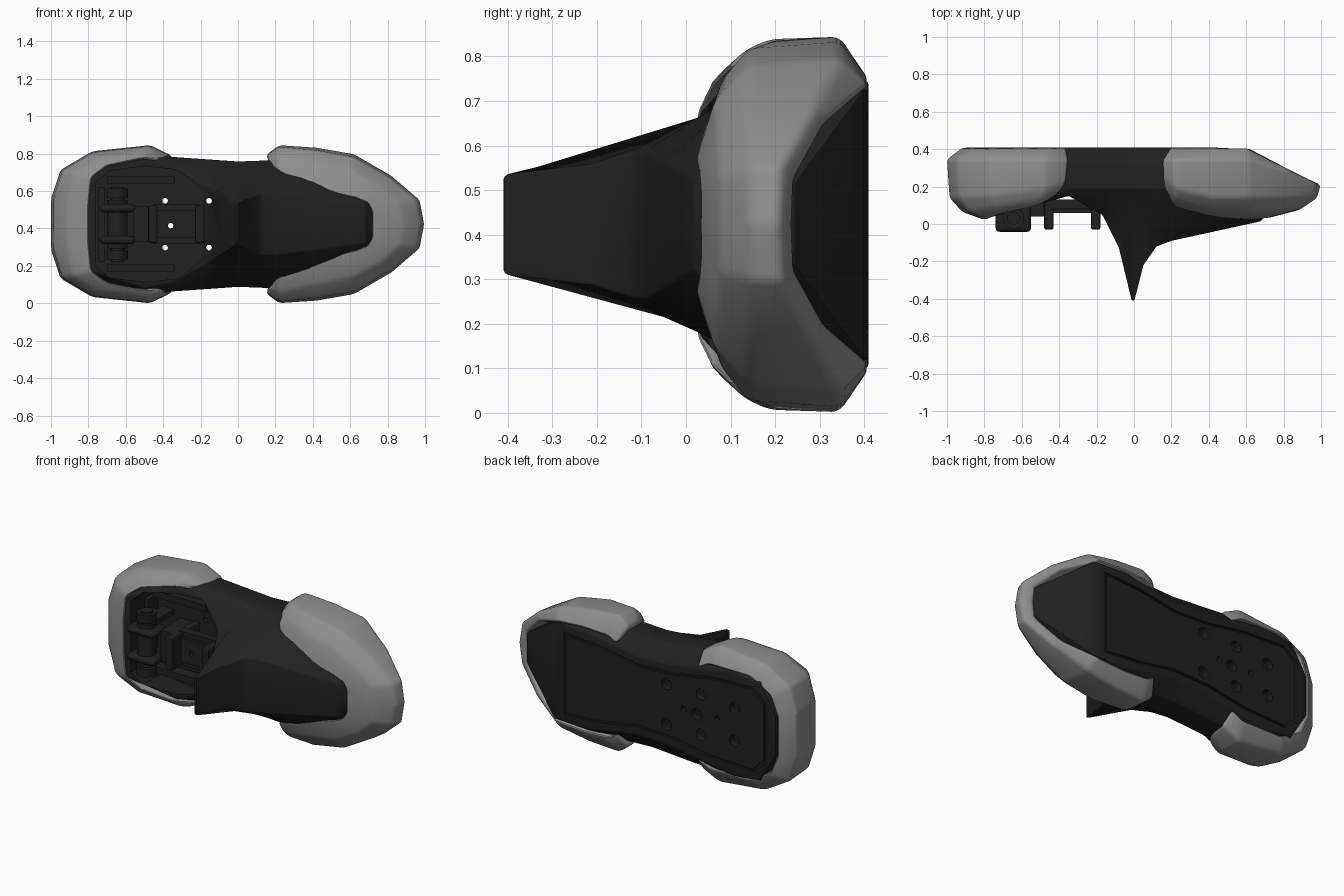
import bpy, bmesh, math
from mathutils import Matrix, Vector

if "Cube" in bpy.data.objects:
    bpy.data.objects.remove(bpy.data.objects["Cube"])

C = 0.423  # height of the symmetry plane


def material(name, v):
    m = bpy.data.materials.new(name)
    m.diffuse_color = (v, v, v, 1)
    m.use_nodes = True
    m.node_tree.nodes["Principled BSDF"].inputs["Base Color"].default_value = m.diffuse_color
    return m


BLACK = material("black_rubber", 0.015)
GREY = material("grey_rubber", 0.27)


def finish(bm, name, mat):
    bmesh.ops.recalc_face_normals(bm, faces=bm.faces)
    me = bpy.data.meshes.new(name)
    bm.to_mesh(me)
    bm.free()
    ob = bpy.data.objects.new(name, me)
    bpy.context.collection.objects.link(ob)
    if mat:
        me.materials.append(mat)
    return ob


def loft(name, rings, mat, closed=False):
    bm = bmesh.new()
    vs = [[bm.verts.new(p) for p in r] for r in rings]
    n = len(rings[0])
    for k in range(len(vs) if closed else len(vs) - 1):
        a, b = vs[k], vs[(k + 1) % len(vs)]
        for i in range(n):
            bm.faces.new((a[i], a[(i + 1) % n], b[(i + 1) % n], b[i]))
    if not closed:
        bm.faces.new(vs[0])
        bm.faces.new(vs[-1])
    return finish(bm, name, mat)


def prism(name, half, y0, y1, mat):
    """Extrude a z-symmetric outline of (x, half height) along y."""
    pts = half + [(x, -h) for x, h in reversed(half)]
    return loft(name, [[(x, y, C + h) for x, h in pts] for y in (y0, y1)], mat)


def box(name, x, w, y0, y1, z, h):
    """Box of width w and height h centred at x and z (z from the symmetry plane)."""
    return loft(name, [[(x + i * w / 2, y, C + z + j * h / 2)
                        for i, j in ((-1, -1), (1, -1), (1, 1), (-1, 1))] for y in (y0, y1)], BLACK)


def cyl(name, axis, r, p, length, mat=BLACK):
    bm = bmesh.new()
    rot = Matrix.Rotation(math.pi / 2, 4, 'X') if axis == 'Y' else Matrix()
    bmesh.ops.create_cone(bm, cap_ends=True, segments=24, radius1=r, radius2=r,
                          depth=length, matrix=Matrix.Translation(p) @ rot)
    return finish(bm, name, mat)


def use(ob):
    bpy.ops.object.select_all(action='DESELECT')
    ob.select_set(True)
    bpy.context.view_layer.objects.active = ob


def bevel(ob, w, seg=2, ang=25):
    use(ob)
    m = ob.modifiers.new("bevel", 'BEVEL')
    m.width, m.segments, m.angle_limit = w, seg, math.radians(ang)
    bpy.ops.object.modifier_apply(modifier=m.name)


def cut(ob, cutter):
    use(ob)
    m = ob.modifiers.new("cut", 'BOOLEAN')
    m.operation, m.object, m.solver = 'DIFFERENCE', cutter, 'EXACT'
    bpy.ops.object.modifier_apply(modifier=m.name)
    bpy.data.objects.remove(cutter)


def smooth(ob, a=30):
    use(ob)
    bpy.ops.object.shade_smooth_by_angle(angle=math.radians(a))


def curve(keys, x):
    """Straight-line interpolation through (x, value) keys."""
    for (x0, v0), (x1, v1) in zip(keys, keys[1:]):
        if x <= x1:
            return v0 + (v1 - v0) * (x - x0) / (x1 - x0)
    return keys[-1][1]


def sole(x):
    """Back surface: flat, then sloping up at the right end."""
    return .41 - max(0, x - .6) * .52


# Main body: four curves along x drive every cross-section
front_y = [(-.9, .1), (-.79, .03), (-.35, .15), (-.17, .05), (-.08, -.13), (-.012, -.41),
           (.002, -.41), (.05, -.22), (.12, -.12), (.2, -.09), (.68, .015), (.72, .08), (.92, .15)]
front_half = [(-.9, .1), (-.79, .25), (-.5, .34), (-.35, .31), (-.15, .2), (-.01, .105),
              (.12, .165), (.2, .165), (.69, .1), (.92, .05)]
back_half = [(-.9, .12), (-.79, .3), (-.6, .32), (-.2, .25), (.05, .24), (.4, .3), (.62, .3), (.92, .09)]
side_half = [(-.9, .14), (-.79, .34), (-.5, .37), (0, .335), (.4, .35), (.62, .3), (.92, .09)]
rings = []
for x in sorted([k[0] for k in front_y] + [-.6, -.5, .4, .62]):
    yf, hf, hb, hs = (curve(k, x) for k in (front_y, front_half, back_half, side_half))
    yb = sole(x)
    ym = min(.19, yb - .04)
    half = [(yb, hb), (.75 * yb + .25 * ym - .02, hs), (ym, hs),
            (max(.05, yf / 2 + .09), (hs + hf) / 2), (yf, hf)]
    rings.append([(x, y, C + h) for y, h in half + [(y, -h) for y, h in reversed(half)]])
body = loft("body", rings, BLACK)
bevel(body, .01, 2, 30)

# Pocket for the mechanism
cut(body, prism("pocket_cutter", [(-.76, .22), (-.69, .285), (-.5, .31), (-.32, .29), (-.18, .18)],
                -.1, .24, None))

# Groove running round the sole, following its outline
gx = (-.83, -.74, -.45, -.2, .05, .3, .55)
groove = [(x, curve(back_half, x) - .045) for x in gx]
inner = [(x + (.015 if x == gx[0] else -.015 if x == gx[-1] else 0), h - .015) for x, h in groove]
pairs = list(zip(groove, inner))
loop = [(a, b, 1) for a, b in pairs] + [(a, b, -1) for a, b in reversed(pairs)]
cut(body, loft("groove_cutter", [[(p[0], y, C + s * p[1]) for p, y in
                                  ((a, .395), (a, .43), (b, .43), (b, .395))]
                                 for a, b, s in loop], None, True))

# Sole counterbores, through holes and pin holes
through = [(x, s * .125) for x in (-.39, -.155) for s in (1, -1)] + [(-.36, -.008)]
for x, h in through + [(-.62, .1), (-.62, -.1)]:
    cut(body, cyl("bore_cutter", 'Y', .035, (x, .41, C + h), .08, None))
for x in (-.27, -.5):
    cut(body, cyl("pin_cutter", 'Y', .018, (x, .41, C), .06, None))
for x, h in through:
    cut(body, cyl("hole_cutter", 'Y', .015, (x, .2, C + h), .8, None))
smooth(body)


# Grey bumpers: each section is front inner edge (x, y, half), outer (x, half), back edge (x, half)
def bumper(name, secs):
    rings = []
    for xi, yi, hi, xo, ho, xb, hb in secs:
        a, o = Vector((xi, hi)), Vector((xo, ho))
        yb = sole(xb)
        rings.append([(*p, y) for p, y in (
            (a, yi), (a.lerp(o, .6), yi + .045), (a.lerp(o, .93), max(.14, yi + .1)),
            (o, min(.345, yb - .03)), ((xb, hb), yb + .003))])
    full = [[(x, y, C + h) for x, h, y in r] for r in rings]
    full += [[(x, y, C - h) for x, h, y in r] for r in reversed(rings[:-1])]
    ob = loft(name, full, GREY)
    bevel(ob, .018, 3, 15)
    smooth(ob, 35)


bumper("right_bumper", [
    (.17, .16, .32, .15, .37, .19, .28),
    (.21, .09, .285, .22, .423, .25, .31),
    (.38, .035, .19, .42, .41, .42, .32),
    (.63, .02, .135, .62, .375, .6, .31),
    (.69, .025, .11, .82, .26, .78, .23),
    (.71, .03, .07, .975, .13, .92, .1),
    (.71, .03, 0, 1, 0, .93, 0)])
bumper("left_bumper", [
    (-.44, .13, .345, -.35, .365, -.36, .28),
    (-.52, .09, .35, -.47, .423, -.44, .32),
    (-.7, .05, .31, -.78, .39, -.72, .32),
    (-.78, .02, .25, -.95, .29, -.86, .24),
    (-.795, .02, .1, -1, .14, -.91, .12),
    (-.795, .02, 0, -1, 0, -.91, 0)])

# Axle with hub, collars, flanges and mounts, mirrored about the middle
AX = -.645
for name, r, z, length in (("axle", .035, 0, .4), ("axle_hub", .055, 0, .26),
                           ("upper_collar", .058, .165, .05), ("lower_collar", .058, -.165, .05)):
    smooth(cyl(name, 'Z', r, (AX, .03, C + z), length))
for s, side in ((1, "upper"), (-1, "lower")):
    flange = box(side + "_flange", AX, .19, -.042, .1, s * .085, .044)
    bevel(flange, .035, 3)
    smooth(flange)
    box(side + "_axle_mount", AX, .08, .04, .25, s * .12, .03)
    box(side + "_rail", -.52, .36, .17, .25, s * .235, .04)
    box(side + "_bracket_arm", -.33, .25, .08, .13, s * .085, .04)

# Arched cleat bracket and pocket bars
for x, side in ((-.455, "left"), (-.205, "right")):
    bevel(box(side + "_cleat_leg", x, .05, -.03, .25, 0, .2), .01)
plate = box("cleat_plate", -.33, .2, .06, .09, 0, .15)
cut(plate, cyl("plate_hole_cutter", 'Y', .015, (-.36, .1, C - .008), .3, None))
box("link_block", -.52, .08, .04, .25, 0, .19)
box("rear_bar", -.73, .03, .15, .25, 0, .4)
